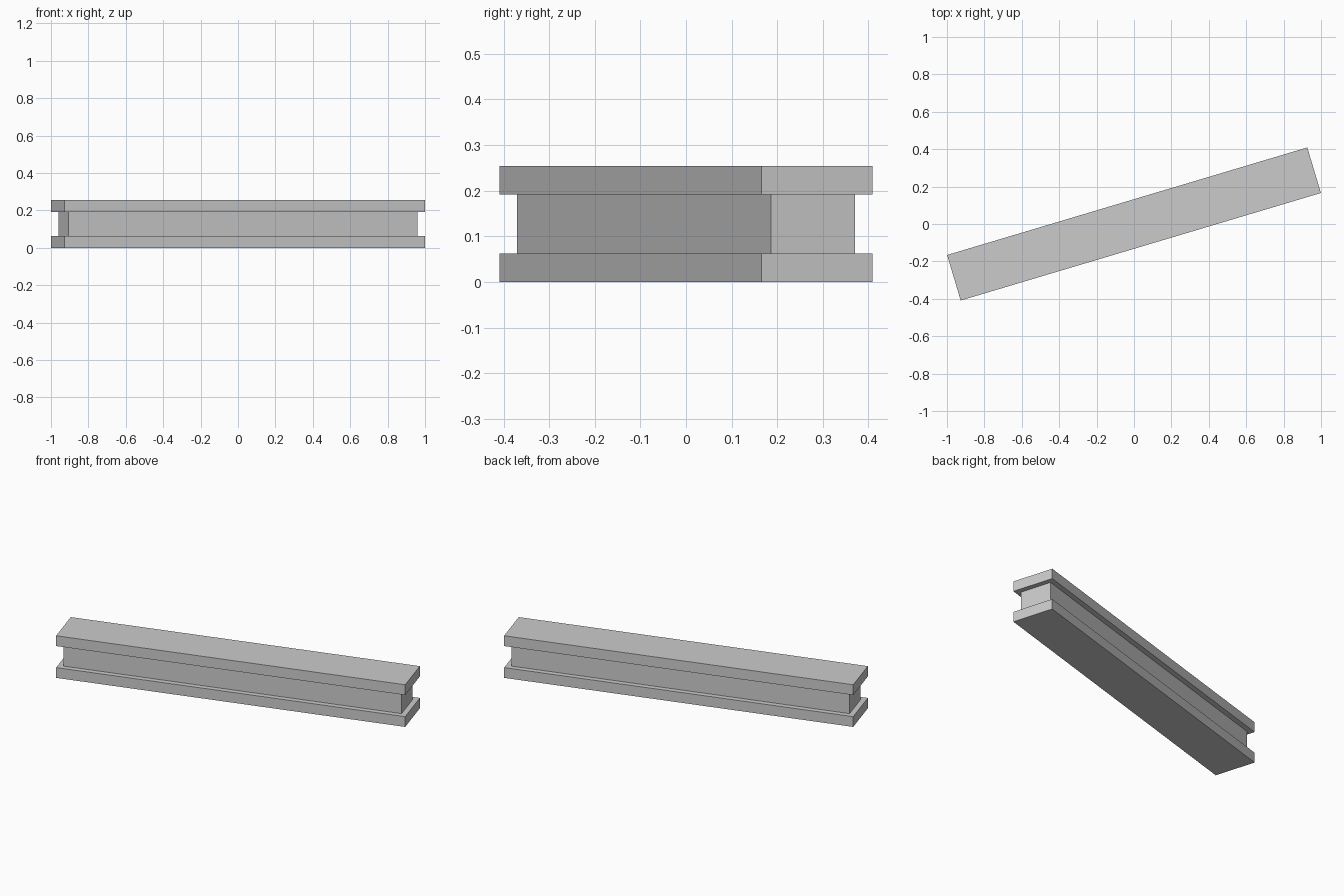
import bpy
import math

cube = bpy.data.objects.get("Cube")
if cube:
    bpy.data.objects.remove(cube, do_unlink=True)

# Single plain grey
grey = bpy.data.materials.new("plain_grey")
grey.use_nodes = True
colour = (0.6, 0.6, 0.6, 1)
grey.diffuse_color = colour
grey.node_tree.nodes["Principled BSDF"].inputs["Base Color"].default_value = colour

ANGLE = math.atan2(0.575, 1.927)
LENGTH, WIDTH, HEIGHT = 2.01, 0.254, 0.254
FLANGE = 0.062
INSET = 0.031


def slab(name, length, width, bottom, top):
    """Flat-faced box turned to the beam's direction."""
    bpy.ops.mesh.primitive_cube_add(size=1, location=(0, 0, (bottom + top) / 2))
    ob = bpy.context.object
    ob.name = name
    ob.scale = (length, width, top - bottom)
    bpy.ops.object.transform_apply(location=False, rotation=False, scale=True)
    ob.rotation_euler.z = ANGLE
    ob.data.materials.append(grey)
    return ob


# Beam: two wide flanges with a recessed core between them
slab("bottom_flange", LENGTH, WIDTH, 0, FLANGE)
slab("core", LENGTH - 2 * INSET, WIDTH - 2 * INSET, FLANGE, HEIGHT - FLANGE)
slab("top_flange", LENGTH, WIDTH, HEIGHT - FLANGE, HEIGHT)
